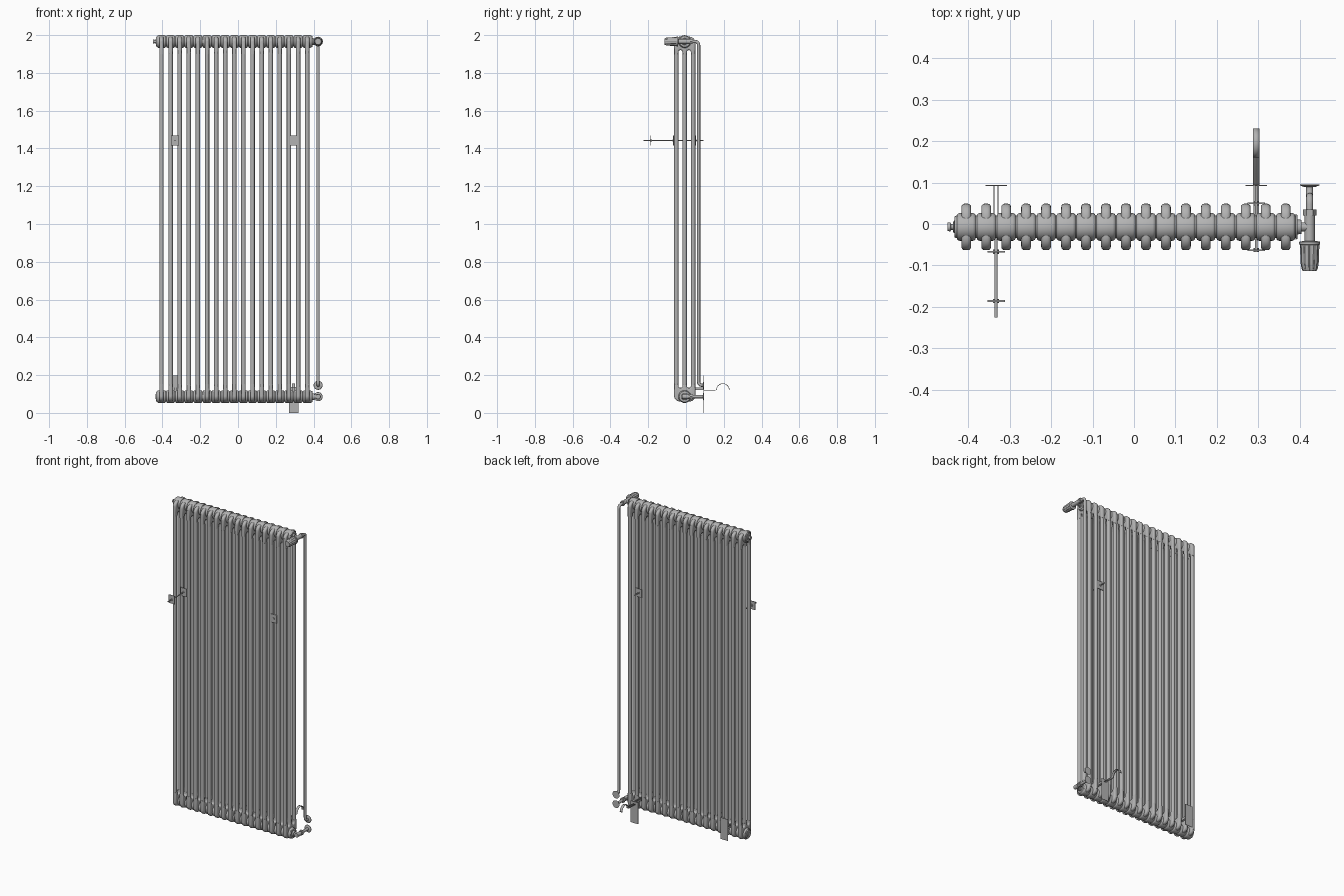
import bpy, bmesh
from math import sin, cos, pi
from mathutils import Vector, Matrix

cube = bpy.data.objects.get("Cube")
if cube:
    bpy.data.objects.remove(cube)

grey = bpy.data.materials.new("plain grey")
grey.use_nodes = True
COL = (0.45, 0.45, 0.45, 1)
grey.diffuse_color = COL
grey.node_tree.nodes["Principled BSDF"].inputs["Base Color"].default_value = COL

# Shared layout
SECTIONS, PITCH, X0 = 17, 0.0482, -0.405
TOP, LOW, YC = 1.966, 0.086, -0.007
MID = (TOP + LOW) / 2
HALF = TOP - MID
COLUMN, TUBE_R = 0.0445, 0.0118
VALVE_X = 0.424
PIPE_Y = 0.067
WALL = 0.093
BRACKETS = {"right": -0.333, "left": 0.295}


def finish(bm, name, loc=(0, 0, 0), smooth=True):
    bmesh.ops.recalc_face_normals(bm, faces=bm.faces)
    mesh = bpy.data.meshes.new(name)
    bm.to_mesh(mesh)
    bm.free()
    mesh.materials.append(grey)
    obj = bpy.data.objects.new(name, mesh)
    obj.location = loc
    bpy.context.collection.objects.link(obj)
    if smooth:
        bpy.ops.object.select_all(action="DESELECT")
        obj.select_set(True)
        bpy.context.view_layer.objects.active = obj
        bpy.ops.object.shade_smooth_by_angle(angle=0.6)
    return obj


def lathe(name, profile, axis, loc, sides=24, flute=0.0):
    """Turn (distance along axis, radius) pairs into a capped solid."""
    bm = bmesh.new()
    turn = Vector((0, 0, 1)).rotation_difference(Vector(axis)).to_matrix()
    rings = []
    for h, r in profile:
        ring = []
        for i in range(sides):
            a = 2 * pi * i / sides
            rr = r * (1 - flute * (i // 2 % 2))
            ring.append(bm.verts.new(turn @ Vector((rr * cos(a), rr * sin(a), h))))
        rings.append(ring)
    for lo, hi in zip(rings, rings[1:]):
        for i in range(sides):
            j = (i + 1) % sides
            bm.faces.new((lo[i], lo[j], hi[j], hi[i]))
    bm.faces.new(rings[0])
    bm.faces.new(rings[-1])
    return finish(bm, name, loc)


def box(name, size, loc):
    bm = bmesh.new()
    bmesh.ops.create_cube(bm, size=1, matrix=Matrix.Diagonal((*size, 1)))
    return finish(bm, name, loc, False)


def arc(cy, cz, r, start, end, n=6):
    return [(cy + r * cos(start + (end - start) * i / n),
             cz + r * sin(start + (end - start) * i / n)) for i in range(n + 1)]


def pipe(name, points, radius, bend=0.02):
    """Round tube through points with rounded corners."""
    pts = [Vector(p) for p in points]
    path = [pts[0]]
    for a, b, c in zip(pts, pts[1:], pts[2:]):
        p, q = b + (a - b).normalized() * bend, b + (c - b).normalized() * bend
        path += [p.lerp(b, t).lerp(b.lerp(q, t), t) for t in (0, .2, .4, .6, .8, 1)]
    path.append(pts[-1])
    curve = bpy.data.curves.new(name, "CURVE")
    curve.dimensions = "3D"
    curve.bevel_depth = radius
    curve.bevel_resolution = 4
    curve.use_fill_caps = True
    spline = curve.splines.new("POLY")
    spline.points.add(len(path) - 1)
    for sp, p in zip(spline.points, path):
        sp.co = (*p, 1)
        sp.radius = 1
    spline.use_smooth = True
    curve.materials.append(grey)
    obj = bpy.data.objects.new(name, curve)
    bpy.context.collection.objects.link(obj)
    return obj


def repeat(obj, mirror=True):
    if mirror:
        m = obj.modifiers.new("mirror", "MIRROR")
        m.use_axis = (False, False, True)
        m.use_clip = False
        m.use_mirror_merge = False
    a = obj.modifiers.new("array", "ARRAY")
    a.count = SECTIONS
    a.use_relative_offset = False
    a.use_constant_offset = True
    a.constant_offset_displace = (PITCH, 0, 0)


ORIGIN = (X0, YC, MID)

# Vertical tubes, three to each section
for n, k in (("front", -1), ("middle", 0), ("back", 1)):
    tube = lathe(n + "_tubes", [(-HALF, TUBE_R), (HALF, TUBE_R)], (0, 0, 1),
                 (X0, YC + k * COLUMN, MID), 16)
    repeat(tube, False)

# Section heads: arched plates with rounded notches between the tubes
w = COLUMN + TUBE_R
gap = COLUMN / 2 - TUBE_R
foot, crown = HALF - 0.068, HALF + 0.026
outline = [(w, foot)] + arc(w - 0.032, crown - 0.032, 0.032, 0, pi / 2)
outline += arc(-w + 0.032, crown - 0.032, 0.032, pi / 2, pi) + [(-w, foot)]
for side in (-1, 1):
    c = side * COLUMN / 2
    outline += [(c - gap, foot)] + arc(c, foot + 0.012, gap, pi, 0, 8) + [(c + gap, foot)]
bm = bmesh.new()
face = bm.faces.new([bm.verts.new((-TUBE_R, y, z)) for y, z in outline])
ext = bmesh.ops.extrude_face_region(bm, geom=[face], use_keep_orig=True)["geom"]
cap = next(g for g in ext if isinstance(g, bmesh.types.BMFace))
bmesh.ops.translate(bm, verts=list(cap.verts), vec=(2 * TUBE_R, 0, 0))
rims = list({e for f in (face, cap) for e in f.edges})
bmesh.ops.bevel(bm, geom=rims, offset=0.0085, segments=3, profile=0.5,
                affect="EDGES", clamp_overlap=True)
repeat(finish(bm, "section_heads", ORIGIN))

# Header barrels with rounded ends and narrow joints
barrel = [(-0.0241, 0.027), (-0.0225, 0.027), (-0.0225, 0.029), (-0.020, 0.032), (-0.016, 0.0335)]
barrel += [(-h, r) for h, r in reversed(barrel)]
bm = bmesh.new()
bm.free()
part = lathe("header_barrels", barrel, (1, 0, 0), ORIGIN, 32)
part.data.transform(Matrix.Translation((0, 0, HALF)))
repeat(part)

# End plugs of both headers
XL, XR = X0 - 0.024, X0 + PITCH * (SECTIONS - 1) + 0.024
for n, z in (("upper", TOP), ("lower", LOW)):
    lathe(n + "_blind_plug", [(0, 0.027), (0.004, 0.025), (0.005, 0.014), (0.008, 0.013)],
          (-1, 0, 0), (XL, YC, z), 24)
    lathe(n + "_connection_plug", [(0, 0.031), (0.004, 0.029), (0.005, 0.018), (0.014, 0.017)],
          (1, 0, 0), (XR, YC, z), 6 * 4)
    lathe(n + "_union", [(0, 0.011), (VALVE_X - XR, 0.011)], (1, 0, 0), (XR, YC, z), 16)
lathe("air_vent", [(0, 0.007), (0.013, 0.007), (0.014, 0.011), (0.021, 0.010)],
      (-1, 0, 0), (XL, YC, TOP), 12)

# Thermostatic valve with fluted head
lathe("valve_body", [(-0.025, 0.0125), (0.045, 0.0125)], (0, -1, 0), (VALVE_X, 0, TOP), 16)
lathe("valve_nut", [(-0.007, 0.016), (0.007, 0.016)], (0, 1, 0), (VALVE_X, 0.028, TOP), 6)
lathe("valve_collar", [(0, 0.015), (0.002, 0.0255), (0.008, 0.0255), (0.010, 0.022)],
      (0, -1, 0), (VALVE_X, -0.041, TOP), 32)
lathe("valve_head", [(0, 0.0235), (0.042, 0.022), (0.055, 0.020), (0.062, 0.017)],
      (0, -1, 0), (VALVE_X, -0.051, TOP), 48, 0.08)

# Supply and return pipes with wall roses
SUPPLY_Z = 0.146
pipe("supply_pipe", [(VALVE_X, 0.02, TOP), (VALVE_X, PIPE_Y, TOP),
                     (VALVE_X, PIPE_Y, SUPPLY_Z), (VALVE_X, WALL, SUPPLY_Z)], 0.0085)
pipe("return_pipe", [(VALVE_X, YC - 0.012, LOW), (VALVE_X, WALL, LOW)], 0.0085)
lathe("return_elbow", [(-0.014, 0.013), (0.02, 0.013)], (0, 1, 0), (VALVE_X, YC, LOW), 16)
lathe("return_nut", [(-0.007, 0.016), (0.007, 0.016)], (0, 1, 0), (VALVE_X, 0.028, LOW), 6)
for n, z in (("supply", SUPPLY_Z), ("return", LOW)):
    lathe(n + "_wall_rose", [(0, 0.013), (0.004, 0.023), (0.006, 0.024)],
          (0, 1, 0), (VALVE_X, WALL - 0.004, z), 24)

# Upper clamps: rod with plates in front of and behind the tubes
CLAMP_Z = 1.442
for n, start, end, plates in (("right", -0.226, -0.03, (-0.186, -0.067)),
                              ("left", -0.066, WALL, (-0.063, 0.05))):
    x = BRACKETS[n]
    pipe(n + "_clamp_rod", [(x, start, CLAMP_Z), (x, end, CLAMP_Z)], 0.0035)
    for i, y in enumerate(plates):
        box(f"{n}_clamp_plate_{i + 1}", (0.042, 0.004, 0.052), (x, y, CLAMP_Z))
        lathe(f"{n}_clamp_nut_{i + 1}", [(-0.005, 0.007), (0.005, 0.007)], (0, 1, 0),
              (x, y, CLAMP_Z), 6)

# Lower wall plates with support arms
for n, bottom in (("right", 0.062), ("left", 0)):
    x = BRACKETS[n]
    box(n + "_wall_plate", (0.052, 0.003, 0.136), (x, WALL, bottom + 0.068))
    for s in (-1, 1):
        box(f"{n}_support_arm_{s + 2}", (0.003, 0.13, 0.014), (x + s * 0.005, 0.028, 0.128))

# Hooked strap behind the left wall plate
hook_r = 0.034
path = [(WALL, 0.121)] + arc(0.229 - hook_r, 0.121, hook_r, pi, 0, 16)
x = BRACKETS["left"]
bm = bmesh.new()
rows = [[bm.verts.new((x + s * 0.008, y, z)) for s in (-1, 1)] for y, z in path]
for a, b in zip(rows, rows[1:]):
    bm.faces.new((a[0], a[1], b[1], b[0]))
hook = finish(bm, "hook_strap", smooth=True)
solid = hook.modifiers.new("thickness", "SOLIDIFY")
solid.thickness = 0.003
solid.offset = 0
